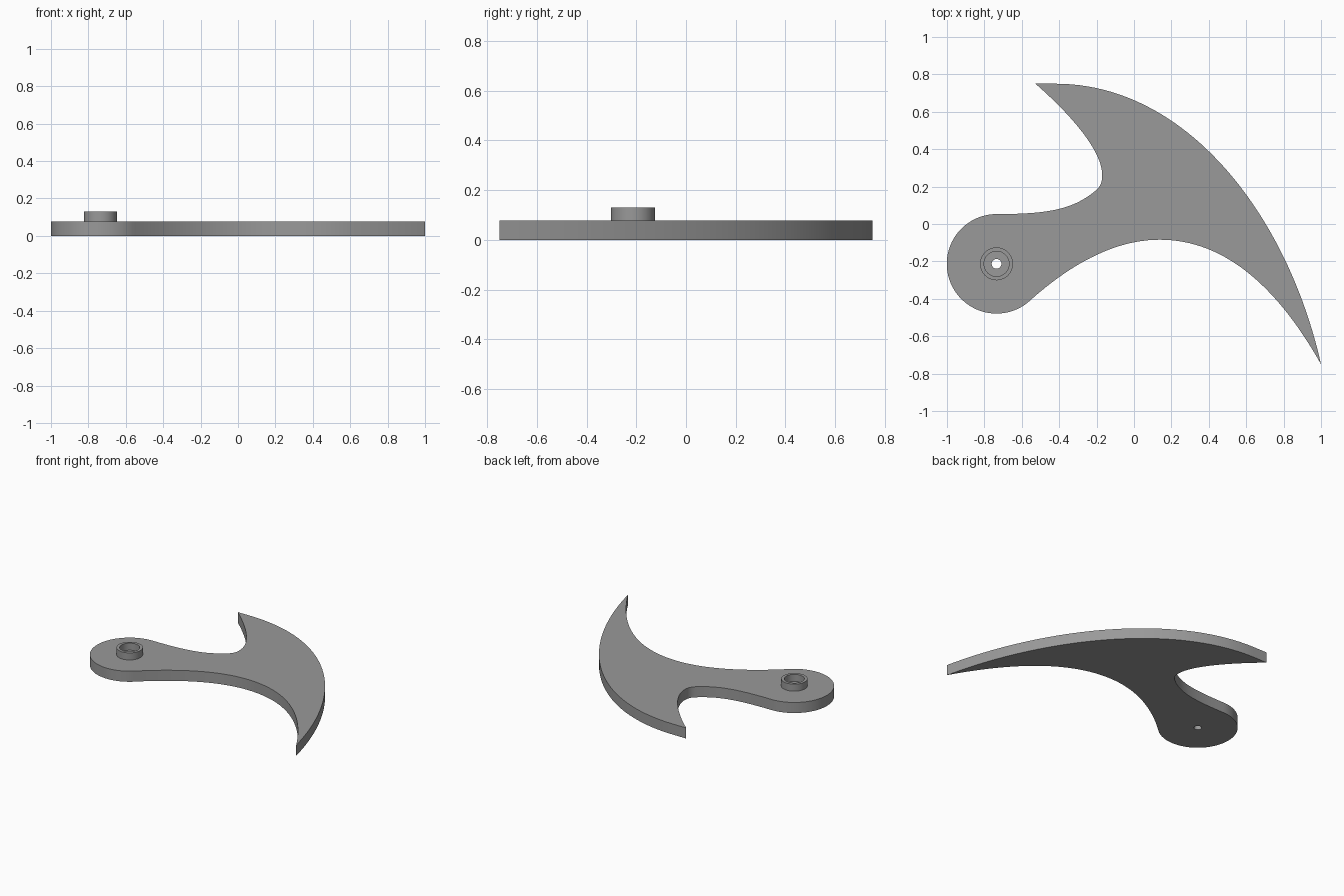
import bpy, bmesh, math
from mathutils import Vector, geometry

if "Cube" in bpy.data.objects:
    bpy.data.objects.remove(bpy.data.objects["Cube"])

PIVOT = (-0.735, -0.213)
HEAD_R = 0.266
THICK = 0.078
BOSS_TOP = 0.13

grey = bpy.data.materials.new("plain grey")
grey.diffuse_color = (0.32, 0.32, 0.32, 1)
grey.use_nodes = True
grey.node_tree.nodes["Principled BSDF"].inputs["Base Color"].default_value = grey.diffuse_color


def arc(radius, start, end, n):
    """Points on an arc around the pivot, angles in degrees."""
    return [(PIVOT[0] + radius * math.cos(math.radians(start + (end - start) * i / n)),
             PIVOT[1] + radius * math.sin(math.radians(start + (end - start) * i / n)))
            for i in range(n + 1)]


def bezier(a, b, c, d, n):
    pts = geometry.interpolate_bezier(*(Vector((*p, 0)) for p in (a, b, c, d)), n + 1)
    return [(p.x, p.y) for p in pts]


def circle(radius, n=48):
    return arc(radius, 0, 360, n)[:-1]


def extruded(name, loops, z0, z1):
    """Filled flat profile (outer loop first, then holes) extruded from z0 to z1."""
    cu = bpy.data.curves.new(name, 'CURVE')
    cu.dimensions = '2D'
    cu.fill_mode = 'BOTH'
    cu.extrude = (z1 - z0) / 2
    for loop in loops:
        sp = cu.splines.new('POLY')
        sp.points.add(len(loop) - 1)
        for pt, (x, y) in zip(sp.points, loop):
            pt.co = (x, y, 0, 1)
        sp.use_cyclic_u = True
    ob = bpy.data.objects.new(name, cu)
    bpy.context.collection.objects.link(ob)
    bpy.ops.object.select_all(action='DESELECT')
    ob.select_set(True)
    bpy.context.view_layer.objects.active = ob
    bpy.ops.object.convert(target='MESH')
    ob = bpy.context.object
    bm = bmesh.new()
    bm.from_mesh(ob.data)
    bmesh.ops.translate(bm, verts=bm.verts, vec=(0, 0, (z0 + z1) / 2))
    bmesh.ops.remove_doubles(bm, verts=bm.verts, dist=1e-5)
    bmesh.ops.recalc_face_normals(bm, faces=bm.faces)
    bm.to_mesh(ob.data)
    bm.free()
    ob.data.materials.clear()
    ob.data.materials.append(grey)
    bpy.ops.object.shade_smooth_by_angle(angle=math.radians(30))
    return ob


# Outline of the hooked blade, clockwise from the bottom of the round head
segments = [
    arc(HEAD_R, -46, -270, 56),                                                     # round head
    bezier((-0.735, 0.053), (-0.45, 0.053), (-0.32, 0.08), (-0.2, 0.183), 20),      # upper neck
    bezier((-0.2, 0.183), (-0.175, 0.206), (-0.17, 0.23), (-0.17, 0.262), 8),       # throat
    bezier((-0.17, 0.262), (-0.17, 0.38), (-0.31, 0.56), (-0.527, 0.75), 20),       # inner hook
    bezier((-0.42, 0.75), (0.28, 0.75), (0.82, 0.05), (1.0, -0.75), 48),            # outer edge
    bezier((1.0, -0.75), (0.78, -0.36), (0.5, -0.084), (0.137, -0.084), 32),        # lower edge
    bezier((0.137, -0.084), (-0.12, -0.084), (-0.36, -0.235), (-0.55, -0.404), 24), # lower neck
]
outline = []
for seg in segments:
    for p in seg:
        if not outline or (Vector(p) - Vector(outline[-1])).length > 0.004:
            outline.append(p)
if (Vector(outline[0]) - Vector(outline[-1])).length < 0.004:
    outline.pop()

# Plate with the small pivot hole, and the raised collar around it
extruded("blade_plate", [outline, circle(0.026, 32)], 0, THICK)
extruded("pivot_collar", [circle(0.088), circle(0.067)], THICK, BOSS_TOP)
